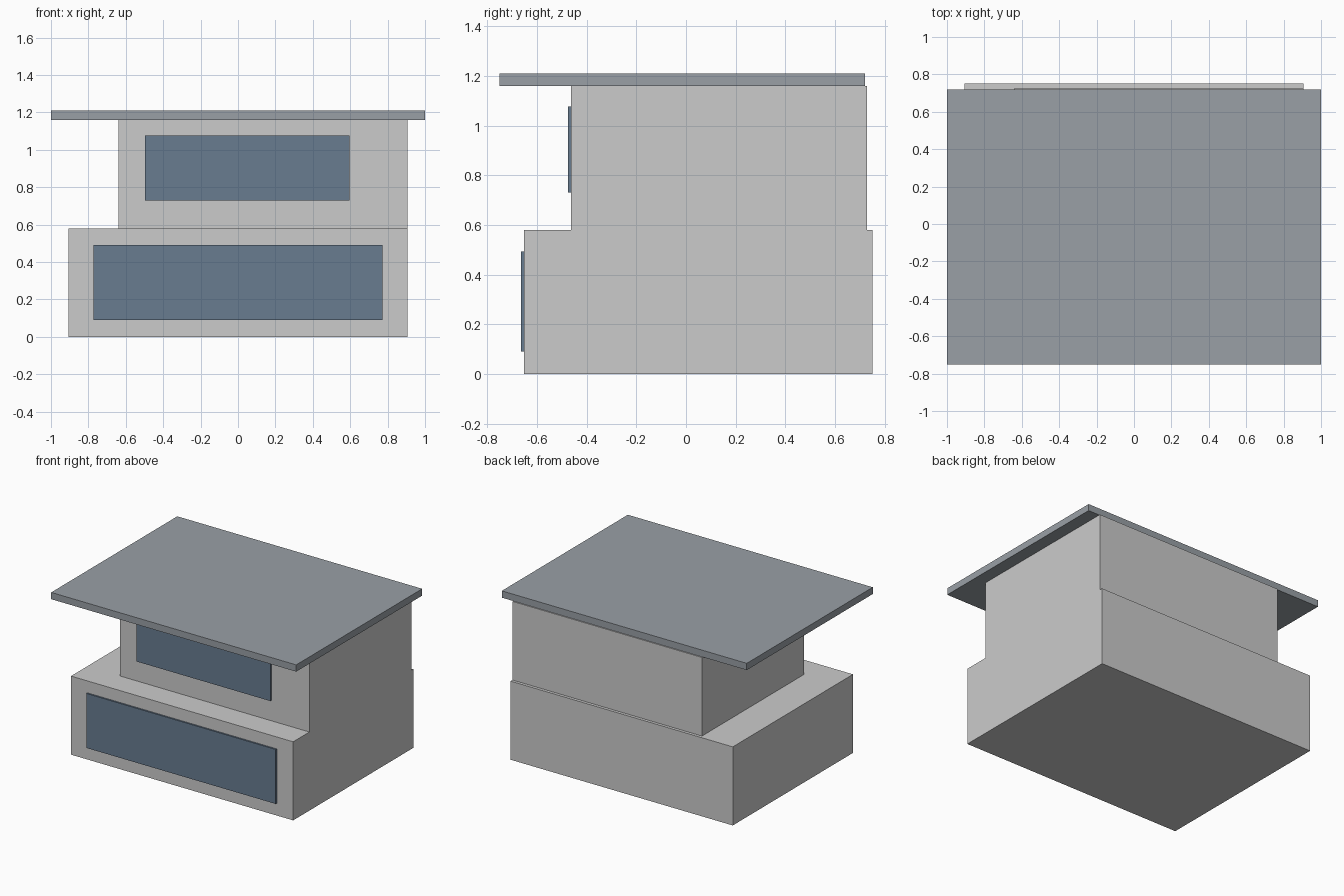
import bpy

if "Cube" in bpy.data.objects:
    bpy.data.objects.remove(bpy.data.objects["Cube"])


def material(name, rgb):
    mat = bpy.data.materials.new(name)
    mat.diffuse_color = (*rgb, 1.0)
    mat.use_nodes = True
    mat.node_tree.nodes["Principled BSDF"].inputs["Base Color"].default_value = mat.diffuse_color
    return mat


def box(name, x, y, z, mat=None):
    """Box spanning the given (min, max) ranges."""
    spans = (x, y, z)
    bpy.ops.mesh.primitive_cube_add(size=1, location=[(a + b) / 2 for a, b in spans])
    obj = bpy.context.object
    obj.name = name
    obj.scale = [b - a for a, b in spans]
    bpy.ops.object.transform_apply(location=False, rotation=False, scale=True)
    if mat:
        obj.data.materials.append(mat)
    return obj


roof_grey = material("roof_grey", (0.32, 0.35, 0.38))
glass_blue = material("glass_blue", (0.14, 0.20, 0.28))

# Stacked storeys, the upper one set back
box("lower_storey", (-0.907, 0.907), (-0.652, 0.75), (0.0, 0.58))
box("upper_storey", (-0.64, 0.907), (-0.463, 0.728), (0.58, 1.16))

# Overhanging flat roof
box("roof_slab", (-1.0, 1.0), (-0.75, 0.72), (1.16, 1.21), roof_grey)

# Window panels, slightly proud of the front walls
box("lower_window", (-0.773, 0.773), (-0.664, -0.64), (0.09, 0.492), glass_blue)
box("upper_window", (-0.497, 0.597), (-0.475, -0.451), (0.73, 1.077), glass_blue)
